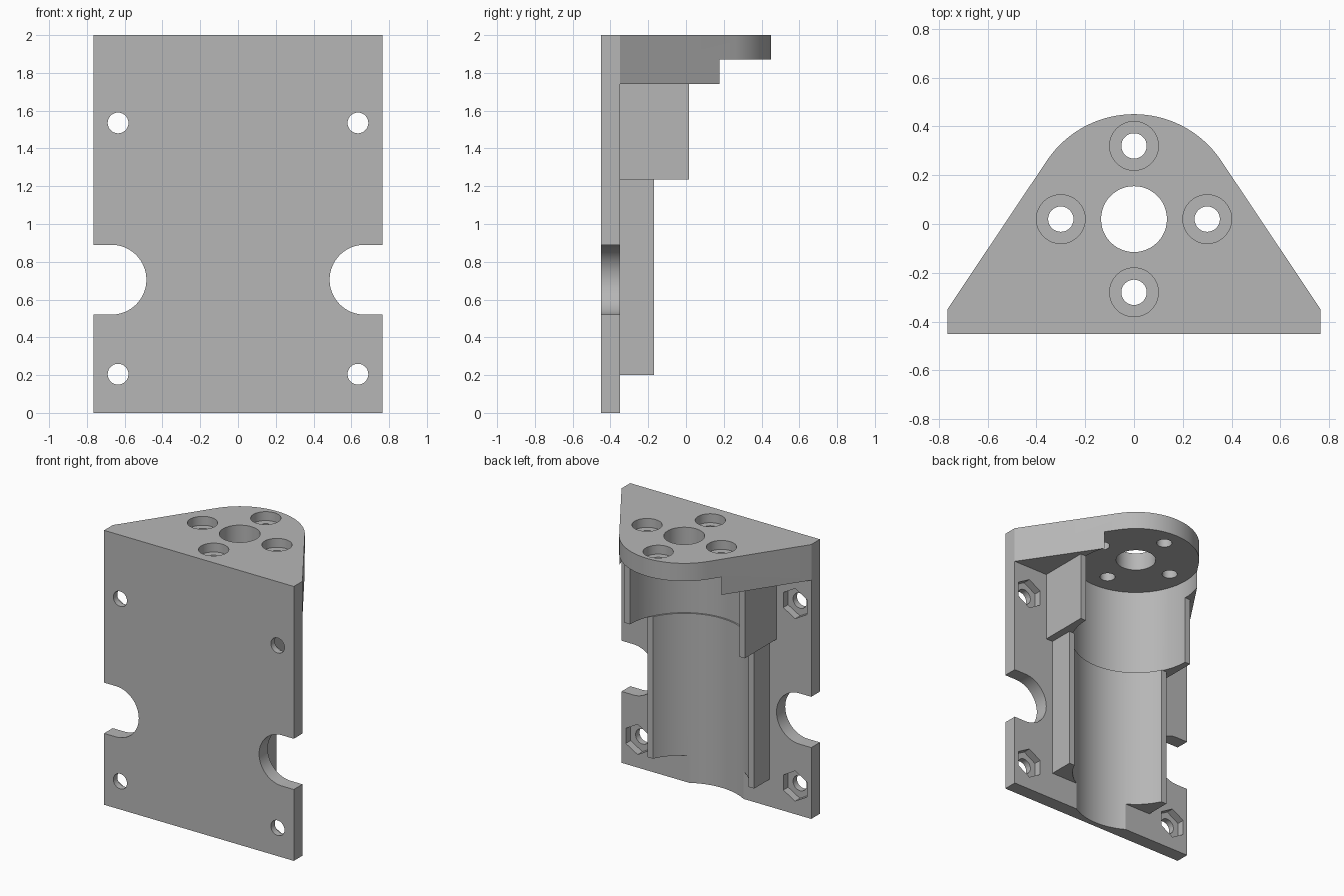
import bpy, bmesh, math
from mathutils import Matrix

cube = bpy.data.objects.get("Cube")
if cube:
    bpy.data.objects.remove(cube, do_unlink=True)

grey = bpy.data.materials.new("plain_grey")
grey.use_nodes = True
grey.diffuse_color = (0.47, 0.47, 0.47, 1)
bsdf = next(n for n in grey.node_tree.nodes if n.type == 'BSDF_PRINCIPLED')
bsdf.inputs["Base Color"].default_value = (0.47, 0.47, 0.47, 1)

HALF_W, BACK, FACE = 0.765, -0.45, -0.35   # plate half width, front and rear planes
AXIS_Y, NOSE_R = 0.02, 0.43                # motor axis and flange nose radius
POCKET_R, GROOVE_R = 0.441, 0.43


def prism(name, outline, low, high, along_y=False):
    """Extrude an outline along z, or an (x, z) outline along y."""
    bm = bmesh.new()
    if along_y:
        verts = [bm.verts.new((a, low, b)) for a, b in outline]
    else:
        verts = [bm.verts.new((a, b, low)) for a, b in outline]
    face = bm.faces.new(verts)
    new = bmesh.ops.extrude_face_region(bm, geom=[face])["geom"]
    shift = (0, high - low, 0) if along_y else (0, 0, high - low)
    bmesh.ops.translate(bm, vec=shift, verts=[v for v in new if isinstance(v, bmesh.types.BMVert)])
    bmesh.ops.recalc_face_normals(bm, faces=bm.faces)
    mesh = bpy.data.meshes.new(name)
    bm.to_mesh(mesh)
    bm.free()
    mesh.materials.append(grey)
    obj = bpy.data.objects.new(name, mesh)
    bpy.context.collection.objects.link(obj)
    return obj


def arc(cx, cy, r, start, end, steps):
    angles = [math.radians(start + (end - start) * i / steps) for i in range(steps + 1)]
    return [(cx + r * math.cos(a), cy + r * math.sin(a)) for a in angles]


def ring(cx, cy, r, sides=48, turn=0):
    return arc(cx, cy, r, turn, turn + 360, sides)[:-1]


def box(x, y0, y1):
    return [(-x, y0), (x, y0), (x, y1), (-x, y1)]


def combine(target, tool, operation):
    """Apply a boolean and discard its tool."""
    tool.hide_render = True
    mod = target.modifiers.new("join", 'BOOLEAN')
    mod.operation, mod.solver, mod.object = operation, 'EXACT', tool
    bpy.context.view_layer.objects.active = target
    bpy.ops.object.modifier_apply(modifier=mod.name)
    bpy.data.objects.remove(tool, do_unlink=True)


# Mounting plate
bracket = prism("motor_bracket", box(HALF_W, BACK, FACE), 0, 2)

# Top flange: straight sides running tangent into a round nose
dx, dy = HALF_W, FACE - AXIS_Y
tangent = math.degrees(math.atan2(dy, dx) + math.acos(NOSE_R / math.hypot(dx, dy)))
flange = [(-HALF_W, FACE), (-HALF_W, BACK), (HALF_W, BACK), (HALF_W, FACE)]
flange += arc(0, AXIS_Y, NOSE_R, tangent, 180 - tangent, 48)
combine(bracket, prism("flange", flange, 1.74, 2), 'UNION')

# Stepped cradle blocks behind the plate
combine(bracket, prism("upper_cradle", box(0.485, -0.4, 0.015), 1.235, 1.8), 'UNION')
combine(bracket, prism("lower_cradle", box(0.43, -0.4, -0.17), 0.2, 1.3), 'UNION')

# Motor groove, wider near the flange
combine(bracket, prism("pocket", ring(0, AXIS_Y, POCKET_R, 96), 1.235, 1.87), 'DIFFERENCE')
combine(bracket, prism("groove", ring(0, AXIS_Y, GROOVE_R, 96), -0.1, 1.3), 'DIFFERENCE')

# Shaft bore and four counterbored screw holes
combine(bracket, prism("bore", ring(0, AXIS_Y, 0.135), 1.7, 2.1), 'DIFFERENCE')
for x, y in ((0.3, 0), (-0.3, 0), (0, 0.3), (0, -0.3)):
    combine(bracket, prism("screw", ring(x, AXIS_Y + y, 0.052, 32), 1.6, 2.1), 'DIFFERENCE')
    combine(bracket, prism("counterbore", ring(x, AXIS_Y + y, 0.1), 1.935, 2.1), 'DIFFERENCE')

for side in (-1, 1):
    # Round-ended side slots
    slot = arc(side * 0.67, 0.705, 0.185, 90, 90 + side * 180, 32)
    slot += [(side * 0.9, 0.52), (side * 0.9, 0.89)]
    combine(bracket, prism("slot", slot, -0.6, -0.2, True), 'DIFFERENCE')
    # Plate bolt holes with hexagonal nut recesses
    for z in (0.205, 1.535):
        x = side * 0.635
        combine(bracket, prism("bolt", ring(x, z, 0.055, 32), -0.6, -0.2, True), 'DIFFERENCE')
        combine(bracket, prism("nut", ring(x, z, 0.11, 6, 30), -0.405, -0.3, True), 'DIFFERENCE')

bpy.ops.object.select_all(action='DESELECT')
bracket.select_set(True)
bpy.context.view_layer.objects.active = bracket
bpy.ops.object.shade_smooth_by_angle(angle=math.radians(25))
